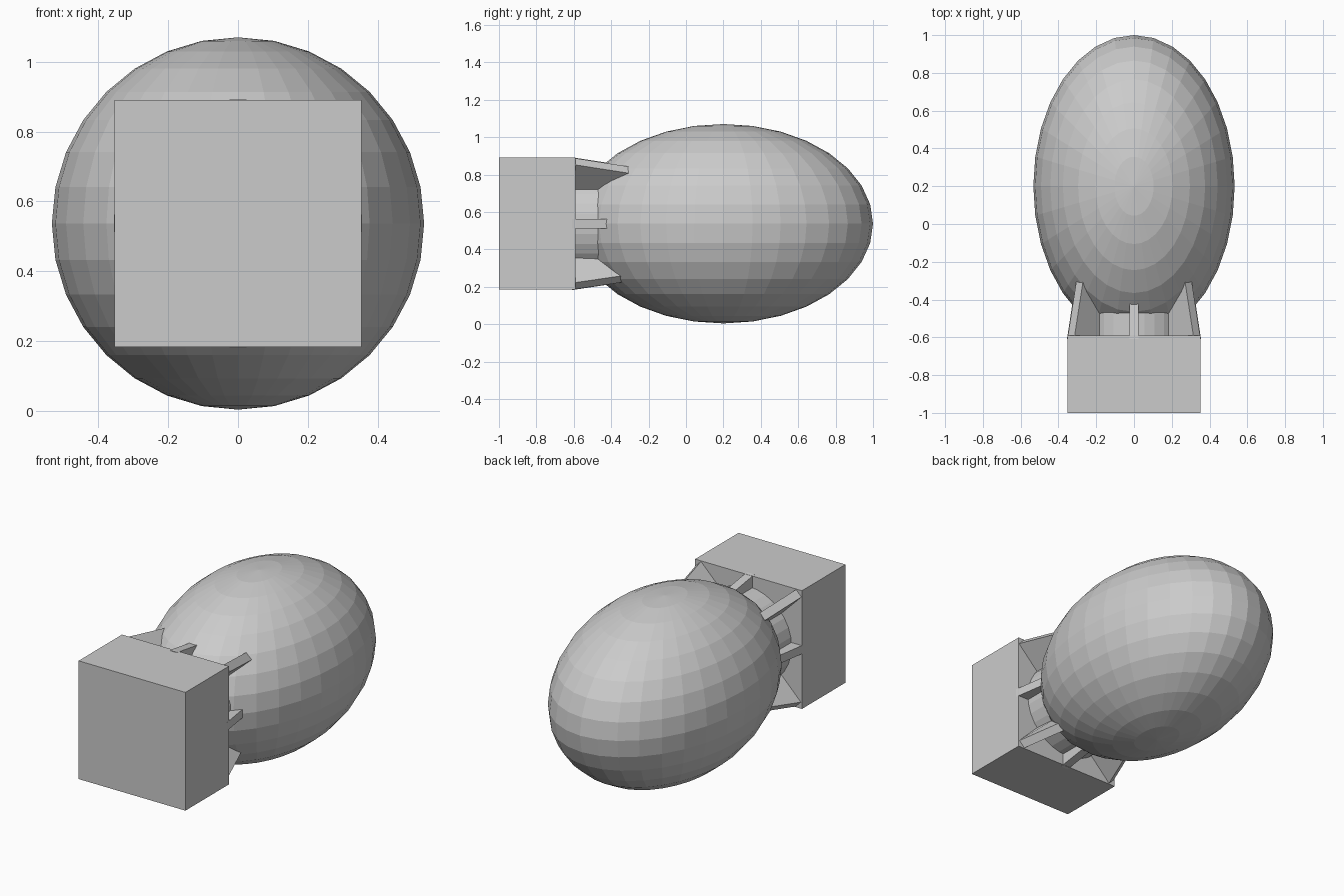
import bpy, bmesh
from mathutils import Vector

if "Cube" in bpy.data.objects:
    bpy.data.objects.remove(bpy.data.objects["Cube"])

CZ = 0.537      # height of the long axis
BACK = -0.59    # rear face of the box


def new_object(name, bm):
    bmesh.ops.recalc_face_normals(bm, faces=bm.faces)
    mesh = bpy.data.meshes.new(name)
    bm.to_mesh(mesh)
    bm.free()
    obj = bpy.data.objects.new(name, mesh)
    bpy.context.collection.objects.link(obj)
    return obj


def fin(name, root, tip, tip_y, inner=0.4, t=0.05):
    """Radial plate; root and tip are (x, z) offsets of its outer edge from the axis."""
    bm = bmesh.new()
    root, tip = Vector(root), Vector(tip)
    n = Vector((-root.y, root.x)).normalized() * t / 2
    profile = [(root * inner, BACK - 0.02), (root, BACK - 0.02),
               (tip, tip_y), (tip * inner, tip_y)]
    sides = []
    for s in (-1, 1):
        sides.append([bm.verts.new((p.x + s * n.x, y, CZ + p.y + s * n.y)) for p, y in profile])
    a, b = sides
    bm.faces.new(a)
    bm.faces.new(b[::-1])
    for i in range(4):
        j = (i + 1) % 4
        bm.faces.new((a[i], b[i], b[j], a[j]))
    new_object(name, bm)


# egg-shaped body
bpy.ops.mesh.primitive_uv_sphere_add(segments=32, ring_count=16, radius=1, location=(0, 0.2, CZ))
body = bpy.context.object
body.name = "body"
body.scale = (0.533, 0.8, 0.533)

# tail box
bpy.ops.mesh.primitive_cube_add(size=1, location=(0, -0.795, CZ))
box = bpy.context.object
box.name = "tail_box"
box.scale = (0.706, 0.41, 0.706)

# round neck joining box and body
bpy.ops.mesh.primitive_cylinder_add(vertices=32, radius=0.285, depth=0.3,
                                    location=(0, -0.5, CZ), rotation=(1.570796, 0, 0))
bpy.context.object.name = "neck"

# corner fins: long upper pair, shorter lower pair
for side, word in ((-1, "left"), (1, "right")):
    fin(f"upper_fin_{word}", (side * 0.335, 0.335), (side * 0.273, 0.273), -0.21)
    fin(f"lower_fin_{word}", (side * 0.335, -0.335), (side * 0.23, -0.29), -0.30)

# mid-side struts
for name, x, z in (("top", 0, 1), ("bottom", 0, -1), ("left", -1, 0), ("right", 1, 0)):
    fin(f"strut_{name}", (x * 0.355, z * 0.355), (x * 0.32, z * 0.32), -0.38)
